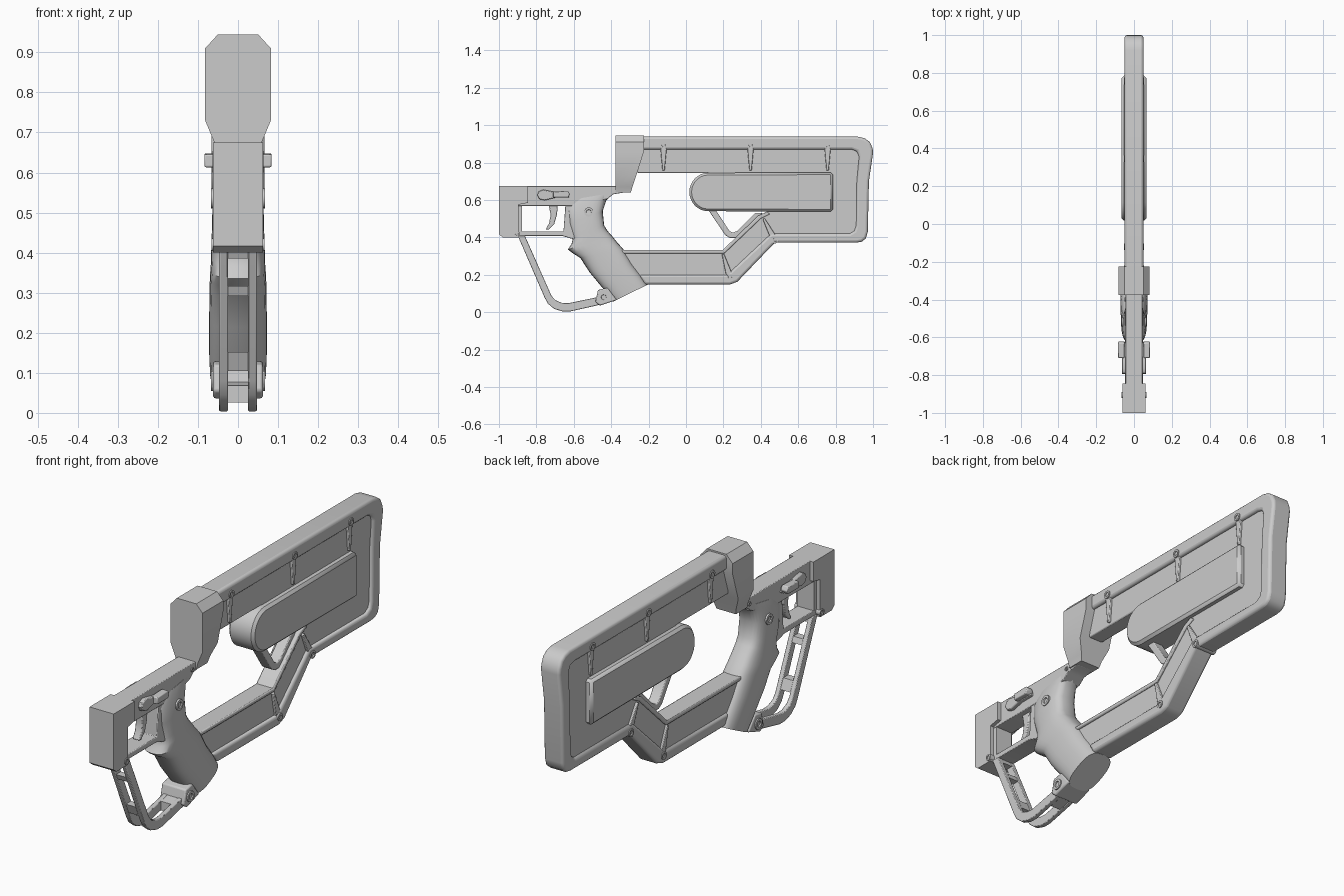
import bpy, bmesh, math
from mathutils import Vector


def finish(name, bm, bevel=0.0, mirror=False, segments=2):
    bmesh.ops.recalc_face_normals(bm, faces=bm.faces[:])
    me = bpy.data.meshes.new(name)
    bm.to_mesh(me)
    bm.free()
    ob = bpy.data.objects.new(name, me)
    bpy.context.collection.objects.link(ob)
    if mirror:
        ob.modifiers.new("Mirror", 'MIRROR')
    if bevel:
        b = ob.modifiers.new("Bevel", 'BEVEL')
        b.width, b.segments = bevel, segments
        b.limit_method, b.angle_limit = 'ANGLE', math.radians(50)
    return ob


def prism(name, pts, x0, x1=None, bevel=0.0, segments=2):
    """Extrude a (y, z) profile along x: centred with one width, mirrored pair with two."""
    lo, hi = (-x0, x0) if x1 is None else (x0, x1)
    bm = bmesh.new()
    face = bm.faces.new([bm.verts.new((lo, y, z)) for y, z in pts])
    new = bmesh.ops.extrude_face_region(bm, geom=[face])["geom"]
    bmesh.ops.translate(bm, vec=(hi - lo, 0, 0), verts=[v for v in new if isinstance(v, bmesh.types.BMVert)])
    return finish(name, bm, bevel, x1 is not None, segments)


def loft(name, rings, bevel=0.0):
    bm = bmesh.new()
    rows = [[bm.verts.new(p) for p in r] for r in rings]
    n = len(rows[0])
    for a, b in zip(rows, rows[1:]):
        for i in range(n):
            bm.faces.new((a[i], a[(i + 1) % n], b[(i + 1) % n], b[i]))
    bm.faces.new(rows[0])
    bm.faces.new(rows[-1])
    return finish(name, bm, bevel)


def screw(name, y, z, r, half):
    """Cylinder through the body with a dished socket on both ends."""
    ring = lambda rad, x: [(x, y + rad * math.cos(t * math.pi / 8), z + rad * math.sin(t * math.pi / 8)) for t in range(16)]
    d = 0.008
    loft(name, [ring(r * .5, -half + d), ring(r * .55, -half), ring(r, -half),
                ring(r, half), ring(r * .55, half), ring(r * .5, half - d)])


def arc(cy, cz, r, a0, a1, n):
    return [(cy + r * math.cos(math.radians(a0 + (a1 - a0) * i / n)),
             cz + r * math.sin(math.radians(a0 + (a1 - a0) * i / n))) for i in range(n + 1)]


# Front block and receiver frame
prism("front_block", [(-1, .675), (-.845, .675), (-.845, .585), (-.895, .575),
                      (-.895, .40), (-.98, .40), (-1, .416)], .062)
prism("receiver_bar", [(-.86, .675), (-.33, .675), (-.33, .64), (-.39, .63), (-.42, .605),
                       (-.6, .568), (-.90, .568)], .045, bevel=.003)
prism("guard_front_wall", [(-.90, .58), (-.876, .58), (-.876, .40), (-.90, .40)], .043)
prism("guard_floor", [(-.90, .432), (-.655, .432), (-.645, .57), (-.56, .57), (-.56, .38),
                      (-.62, .395), (-.66, .408), (-.90, .408)], .043, bevel=.003)
prism("trigger", [(-.735, .58), (-.685, .58), (-.69, .52), (-.705, .47), (-.735, .44),
                  (-.75, .443), (-.732, .475), (-.724, .52)], .018, bevel=.004)

# Thumb levers
prism("lever", [(-.795, .625), (-.788, .645), (-.765, .655), (-.70, .642), (-.63, .635),
                (-.625, .612), (-.70, .612), (-.755, .598), (-.785, .605)], .04, .064, .004)
prism("lever_tab", [(-.71, .645), (-.63, .648), (-.62, .63), (-.63, .613), (-.71, .613)], .05, .084, .004)

# Grip: rounded sections from front point to back point, with half-width
sections = [(-.62, .60, -.38, .64, .047), (-.645, .55, -.425, .60, .056), (-.63, .47, -.445, .54, .064),
            (-.605, .395, -.438, .465, .066), (-.612, .365, -.42, .435, .067), (-.632, .335, -.393, .405, .068),
            (-.605, .315, -.365, .37, .07), (-.565, .29, -.335, .337, .071), (-.516, .214, -.285, .255, .072),
            (-.43, .11, -.235, .19, .072), (-.388, .057, -.206, .147, .07)]
rings = []
for fy, fz, by, bz, w in sections:
    f, b = Vector((fy, fz)), Vector((by, bz))
    ring = []
    for i in range(28):
        c, s = math.cos(i * math.tau / 28), math.sin(i * math.tau / 28)
        c, s = math.copysign(abs(c) ** .75, c), math.copysign(abs(s) ** .6, s)
        p = (f + b) / 2 + (b - f) / 2 * c
        ring.append((w * s, p.x, p.y))
    rings.append(ring)
loft("grip", rings)
prism("grip_foot", [(-.485, .055), (-.47, .12), (-.42, .13), (-.37, .065), (-.40, .055), (-.46, .035)],
      .062, bevel=.006)

# Hand guard: two side rails joined by rungs
outer = [(-.90, .41), (-.757, .08), (-.738, .045), (-.705, .018), (-.66, .004), (-.62, .004), (-.45, .042)]
inner = [(-.45, .085), (-.63, .048), (-.665, .05), (-.70, .065), (-.72, .09), (-.862, .41)]
prism("hand_guard_rail", outer + inner, .025, .047, .003)
for i, (za, zb) in enumerate([(.385, .41), (.292, .317), (.105, .152)]):
    yo = lambda z: -.90 + (.41 - z) * .143 / .33 + .002
    yi = lambda z: -.862 + (.41 - z) * .142 / .32 - .002
    prism(f"hand_guard_rung_{i}", [(yo(za), za), (yi(za), za), (yi(zb), zb), (yo(zb), zb)], .03)
prism("hand_guard_rear_rung", [(-.53, .026), (-.45, .044), (-.45, .083), (-.53, .068)], .03)

# Cheek block behind the receiver
loft("cheek_block", [[(-w, -.377, z), (w, -.377, z), (w, y, z), (-w, y, z)] for z, w, y in
                     [(.64, .05, -.295), (.67, .057, -.286), (.73, .082, -.266),
                      (.86, .082, -.225), (.91, .082, -.225), (.945, .05, -.225)]])

# Stock: raised outer rim around a thinner web
rear = [(.92, .938), (.955, .93), (.983, .91), (.998, .875), (1.0, .85), (.978, .70), (.972, .43),
        (.962, .395), (.94, .377), (.91, .372)]
rim = ([(-.26, .938)] + rear + [(.475, .372), (.275, .163), (.235, .148), (-.22, .148)] +
       [(-.25, .2), (.22, .2), (.455, .42), (.875, .42), (.90, .435), (.91, .465), (.913, .70),
        (.925, .83), (.915, .86), (.885, .87), (-.26, .87)])
prism("stock_rim", rim, .05, bevel=.013, segments=3)
web = ([(-.26, .92), (.92, .92), (.96, .86), (.95, .41), (.46, .39), (.26, .175), (-.25, .165),
        (-.36, .33), (.195, .33), (.38, .51), (.43, .535), (.43, .58), (.12, .58), (.12, .745), (-.26, .745)])
prism("stock_web", web, .036, bevel=.005)
# Slim raised lip along the top of the lower arm
prism("arm_lip", [(-.36, .332), (.196, .332), (.385, .515), (.43, .537), (.45, .525), (.40, .50),
                  (.205, .314), (-.35, .314)], .045, bevel=.005)

# Side magazine with rounded front, and the small loop below it
mag = [(.785, .54), (.785, .745)] + arc(.118, .6425, .1, 92, 268, 16)
mag = [(y, .6425 + (z - .6425) * 1.025) for y, z in mag]
prism("magazine", mag, .066, bevel=.012, segments=1)
prism("loop", [(.11, .56), (.21, .412), (.235, .396), (.265, .396), (.29, .41), (.41, .53), (.37, .53),
               (.275, .435), (.25, .425), (.232, .435), (.16, .545), (.16, .56)], .026, bevel=.004)

# Screw bosses with tapered ribs running into the recess
for i, (y, z, dy, dz, length) in enumerate([(-.12, .893, 0, -1, .135), (.345, .893, 0, -1, .135),
                                            (.757, .893, 0, -1, .135), (.235, .187, -.29, .957, .13),
                                            (.475, .385, -.46, .888, .13)]):
    screw(f"stock_screw_{i}", y, z, .018, .054)
    a = Vector((y, z)) + Vector((dy, dz)) * .015
    b = Vector((y, z)) + Vector((dy, dz)) * length
    n = Vector((-dz, dy))
    prism(f"stock_rib_{i}", [tuple(p) for p in (a + n * .017, b + n * .006, b - n * .006, a - n * .017)],
          .047, bevel=.003)
for i, (y, z, r, h) in enumerate([(-.52, .535, .025, .067), (-.44, .08, .025, .068),
                                  (-.905, .42, .016, .066), (-.40, .647, .01, .049)]):
    screw(f"frame_screw_{i}", y, z, r, h)

# Smooth shading with sharp edges kept
bpy.ops.object.select_all(action='SELECT')
bpy.context.view_layer.objects.active = bpy.data.objects["grip"]
bpy.ops.object.shade_smooth_by_angle(angle=math.radians(35))
